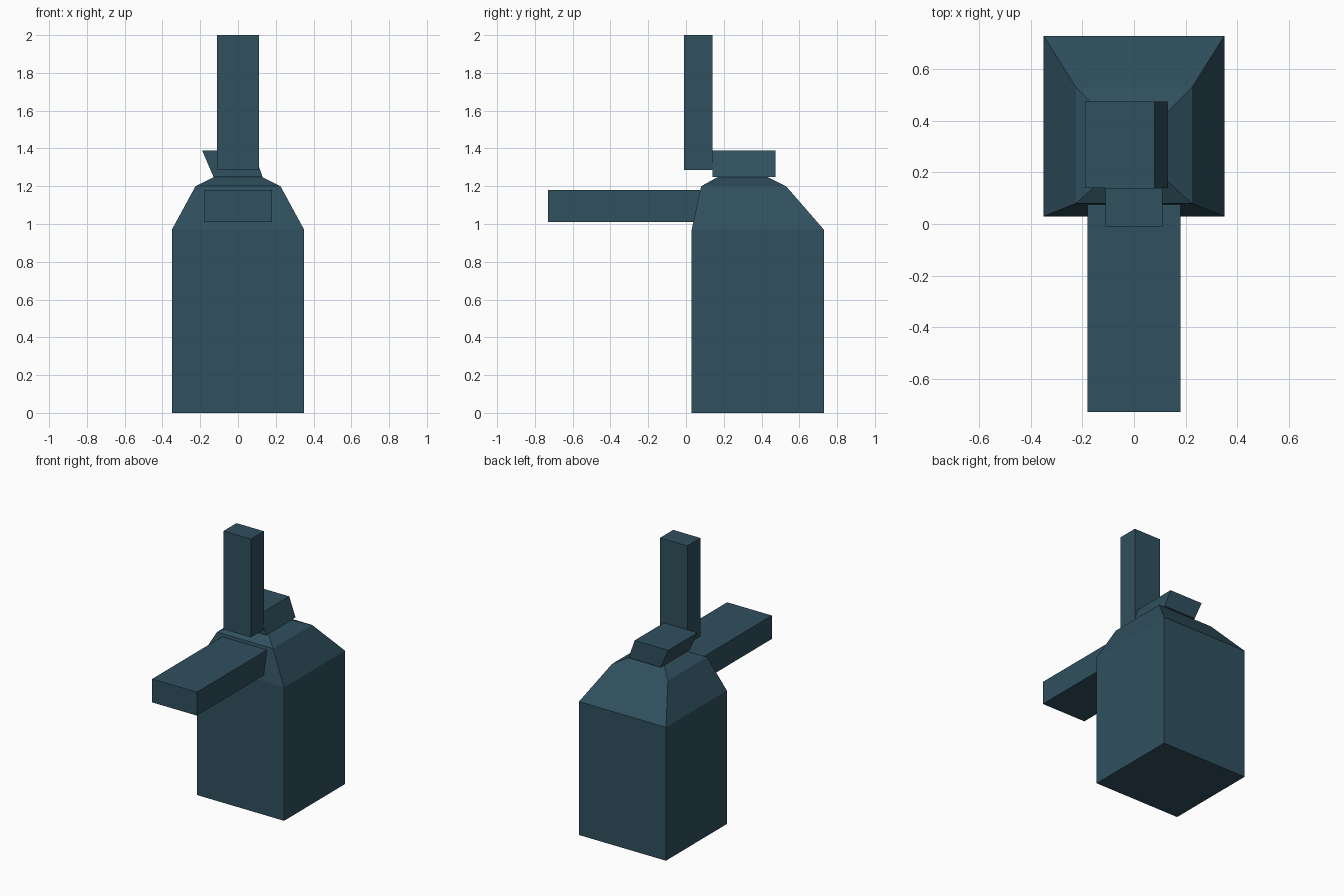
import bpy

if "Cube" in bpy.data.objects:
    bpy.data.objects.remove(bpy.data.objects["Cube"])

teal = bpy.data.materials.new("dark teal")
teal.diffuse_color = (0.029, 0.08, 0.112, 1.0)
teal.use_nodes = True
teal.node_tree.nodes["Principled BSDF"].inputs["Base Color"].default_value = teal.diffuse_color


def loft(name, rings):
    """Stack rectangles (x0, x1, y0, y1, z) into a closed solid."""
    verts, faces = [], []
    for x0, x1, y0, y1, z in rings:
        verts += [(x0, y0, z), (x1, y0, z), (x1, y1, z), (x0, y1, z)]
    for r in range(len(rings) - 1):
        a = r * 4
        for i in range(4):
            j = (i + 1) % 4
            faces.append((a + i, a + j, a + 4 + j, a + 4 + i))
    top = 4 * (len(rings) - 1)
    faces += [(3, 2, 1, 0), (top, top + 1, top + 2, top + 3)]
    mesh = bpy.data.meshes.new(name)
    mesh.from_pydata(verts, [], faces)
    mesh.materials.append(teal)
    obj = bpy.data.objects.new(name, mesh)
    bpy.context.collection.objects.link(obj)
    return obj


# Tall body with tapered shoulders
loft("body", [(-0.35, 0.35, 0.03, 0.73, 0.0),
              (-0.35, 0.35, 0.03, 0.73, 0.97),
              (-0.225, 0.225, 0.08, 0.53, 1.20),
              (-0.125, 0.125, 0.17, 0.43, 1.25)])

# Leaning block on top
loft("leaning_cap", [(-0.13, 0.13, 0.14, 0.475, 1.25),
                     (-0.19, 0.08, 0.14, 0.475, 1.39)])

# Upright post in front of the cap
loft("upright_post", [(-0.11, 0.11, -0.01, 0.14, 1.285),
                      (-0.11, 0.11, -0.01, 0.14, 2.0)])

# Flat arm reaching forward, its end following the sloped body front
loft("front_arm", [(-0.18, 0.18, -0.73, 0.05, 1.01),
                   (-0.18, 0.18, -0.73, 0.08, 1.18)])
